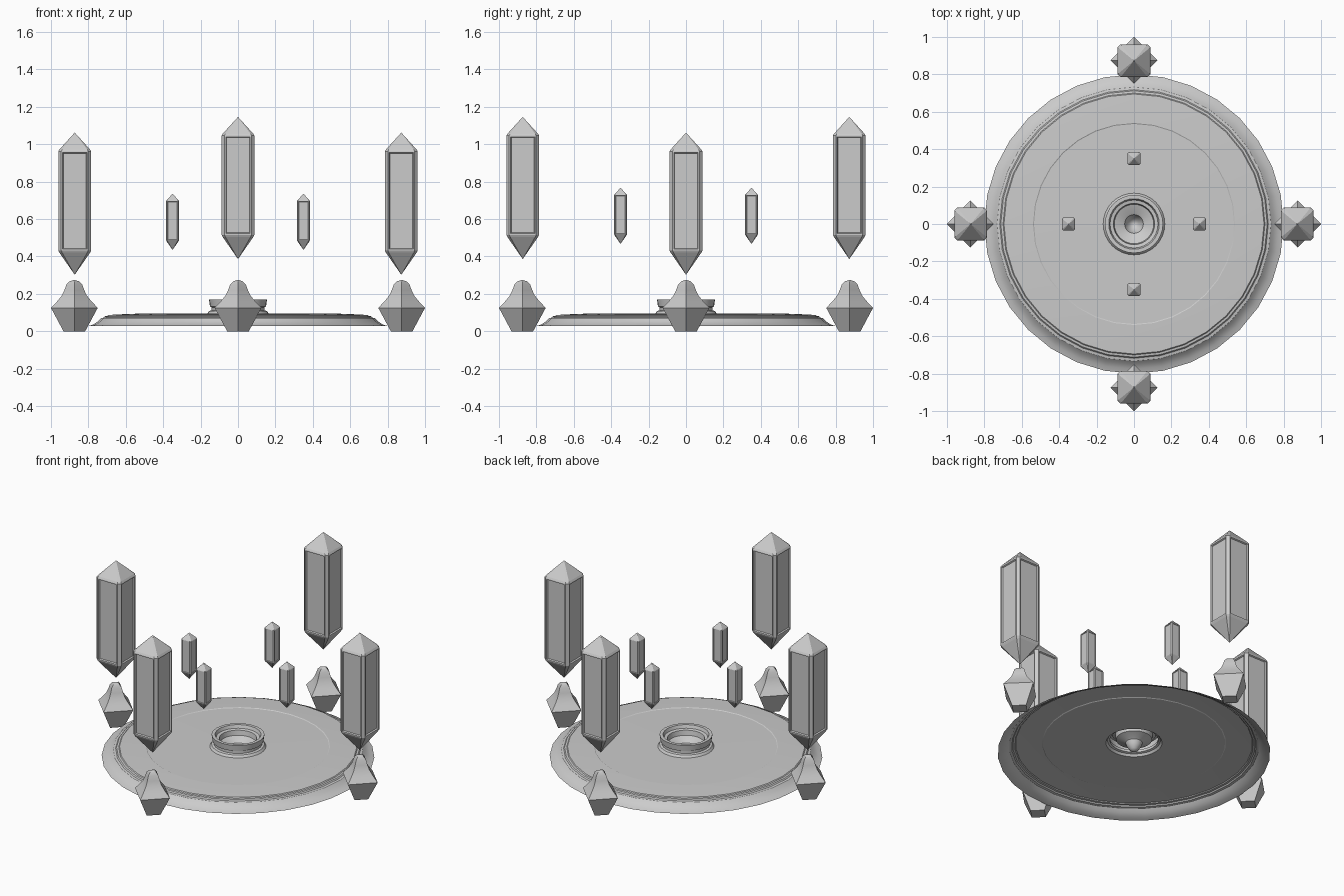
import bpy, bmesh, math

if "Cube" in bpy.data.objects:
    bpy.data.objects.remove(bpy.data.objects["Cube"])

# One plain grey for everything
grey = bpy.data.materials.new("stone_grey")
grey.diffuse_color = (0.6, 0.6, 0.6, 1)
grey.use_nodes = True
grey.node_tree.nodes["Principled BSDF"].inputs["Base Color"].default_value = grey.diffuse_color


def finish(name, bm, loc, smooth=None):
    bmesh.ops.recalc_face_normals(bm, faces=bm.faces)
    me = bpy.data.meshes.new(name)
    bm.to_mesh(me)
    bm.free()
    me.materials.append(grey)
    if smooth:
        me.shade_smooth()
        me.set_sharp_from_angle(angle=math.radians(smooth))
    ob = bpy.data.objects.new(name, me)
    ob.location = loc
    bpy.context.collection.objects.link(ob)
    return ob


def lathe(bm, profile, n):
    """Revolve (radius, z) points about z; radius 0 becomes a single point."""
    rings = []
    for r, z in profile:
        if r == 0:
            rings.append([bm.verts.new((0, 0, z))] * n)
        else:
            rings.append([bm.verts.new((r * math.cos(2 * math.pi * i / n),
                                        r * math.sin(2 * math.pi * i / n), z))
                          for i in range(n)])
    for a, b in zip(rings, rings[1:]):
        for i in range(n):
            j = (i + 1) % n
            bm.faces.new(list(dict.fromkeys((a[i], a[j], b[j], b[i]))))
    return rings


def crystal(name, x, y, z, s):
    """Square crystal with chamfered corners, sunk side panels and two points."""
    w, c = 0.088, 0.016
    bm = bmesh.new()

    def ring(h, k):
        pts = [(w, -w + c), (w, w - c), (w - c, w), (-w + c, w),
               (-w, w - c), (-w, -w + c), (-w + c, -w), (w - c, -w)]
        return [bm.verts.new((px * k, py * k, h)) for px, py in pts]

    rings = [ring(0.118, 0.93), ring(0.13, 1), ring(0.66, 1), ring(0.67, 0.93)]
    low, high = bm.verts.new((0, 0, 0)), bm.verts.new((0, 0, 0.76))
    panels = []
    for i in range(8):
        j = (i + 1) % 8
        for k in range(3):
            a, b = rings[k], rings[k + 1]
            f = bm.faces.new((a[i], a[j], b[j], b[i]))
            if k == 1 and i % 2 == 0:
                panels.append(f)
        bm.faces.new((low, rings[0][j], rings[0][i]))
        bm.faces.new((high, rings[3][i], rings[3][j]))
    bmesh.ops.recalc_face_normals(bm, faces=bm.faces)
    bmesh.ops.inset_individual(bm, faces=panels, thickness=0.010)
    bmesh.ops.inset_individual(bm, faces=panels, thickness=0.006, depth=-0.008)
    ob = finish(name, bm, (x, y, z))
    ob.scale = (s, s, s)


def base_stone(name, x, y):
    """Four-sided stone with a flared waist and a drawn-up rounded top."""
    bm = bmesh.new()
    lathe(bm, [(0, 0), (0.058, 0), (0.125, 0.125), (0.09, 0.162),
               (0.066, 0.192), (0.053, 0.22), (0.042, 0.25),
               (0.025, 0.267), (0, 0.275)], 4)
    finish(name, bm, (x, y, 0), 28)


# Thin dish: flared rim, stepped edge, raised collar and a pointed centre dimple
bm = bmesh.new()
lathe(bm, [(0.80, 0.028), (0.775, 0.036), (0.75, 0.052), (0.733, 0.07),
           (0.718, 0.073), (0.712, 0.080), (0.70, 0.082), (0.695, 0.087),
           (0.62, 0.091), (0.54, 0.094), (0.535, 0.091), (0.165, 0.094),
           (0.155, 0.108), (0.142, 0.112), (0.142, 0.128), (0.150, 0.132),
           (0.155, 0.170), (0.135, 0.170), (0.128, 0.150), (0.110, 0.146),
           (0.105, 0.115), (0.06, 0.098), (0.05, 0.092), (0.042, 0.070),
           (0.025, 0.046), (0, 0.030)], 32)
finish("dish", bm, (0, 0, 0), 25)

# Crystals and stones in a cross; the front and back ones float higher
for label, dx, dy in (("right", 1, 0), ("back", 0, 1), ("left", -1, 0), ("front", 0, -1)):
    big_z, small_z = (0.302, 0.435) if dx else (0.386, 0.467)
    crystal("large_crystal_" + label, dx * 0.873, dy * 0.873, big_z, 1)
    crystal("small_crystal_" + label, dx * 0.35, dy * 0.35, small_z, 0.395)
    base_stone("base_stone_" + label, dx * 0.875, dy * 0.875)
